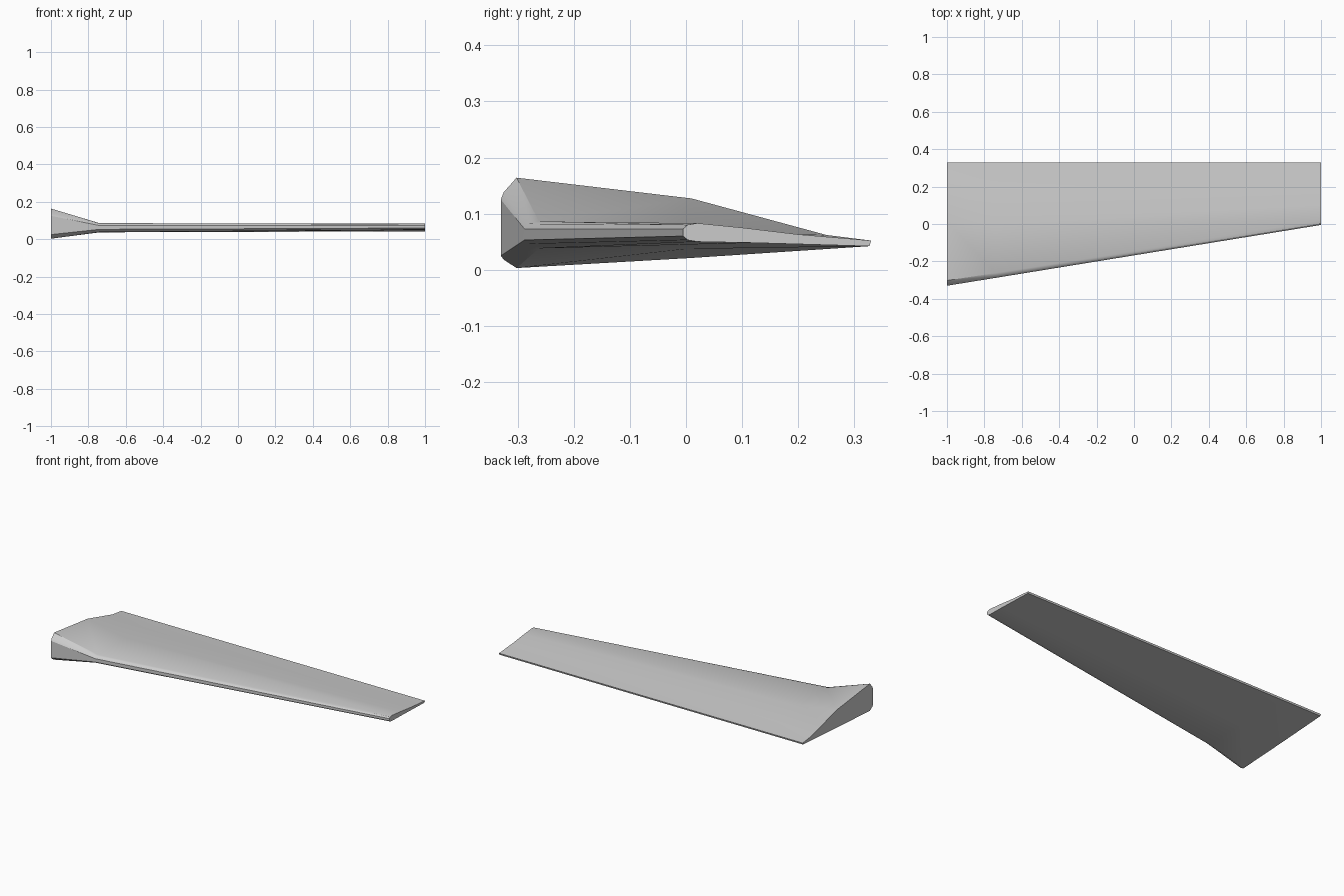
import bpy, bmesh

cube = bpy.data.objects.get("Cube")
if cube:
    bpy.data.objects.remove(cube, do_unlink=True)

# Plain grey skin
grey = bpy.data.materials.new("plain_grey")
grey.use_nodes = True
colour = (0.6, 0.6, 0.6, 1)
grey.diffuse_color = colour
grey.node_tree.nodes["Principled BSDF"].inputs["Base Color"].default_value = colour

# Wing sections (y, z), running from upper trailing edge over the nose to the lower one
ROOT = [(0.33, 0.052), (0.25, 0.062), (0.01, 0.127), (-0.302, 0.164), (-0.325, 0.138),
        (-0.33, 0.125), (-0.33, 0.025), (-0.325, 0.018), (-0.302, 0.003), (0.01, 0.021), (0.327, 0.042)]
MID = [(0.33, 0.052), (0.20, 0.063), (0.0, 0.083), (-0.262, 0.086), (-0.28, 0.082),
       (-0.288, 0.073), (-0.288, 0.053), (-0.28, 0.046), (-0.262, 0.038), (0.0, 0.037), (0.327, 0.042)]
TIP = [(0.33, 0.052), (0.20, 0.063), (0.10, 0.075), (0.02, 0.083), (0.003, 0.08),
       (-0.005, 0.073), (-0.005, 0.06), (0.003, 0.053), (0.02, 0.05), (0.12, 0.048), (0.327, 0.042)]


def loft(name, stations):
    """Skin a closed body through matching sections placed along x."""
    bm = bmesh.new()
    rings = [[bm.verts.new((x, y, z)) for y, z in section] for x, section in stations]
    for a, b in zip(rings, rings[1:]):
        for i in range(len(a)):
            j = (i + 1) % len(a)
            bm.faces.new((a[i], a[j], b[j], b[i]))
    bm.faces.new(rings[0])
    bm.faces.new(rings[-1])
    bmesh.ops.recalc_face_normals(bm, faces=bm.faces)
    mesh = bpy.data.meshes.new(name)
    bm.to_mesh(mesh)
    bm.free()
    mesh.materials.append(grey)
    obj = bpy.data.objects.new(name, mesh)
    bpy.context.collection.objects.link(obj)
    return obj


# Wing with a flared root
wing = loft("wing", [(-1, ROOT), (-0.74, MID), (1, TIP)])
bpy.ops.object.select_all(action="DESELECT")
wing.select_set(True)
bpy.context.view_layer.objects.active = wing
bpy.ops.object.shade_smooth_by_angle(angle=0.52)
